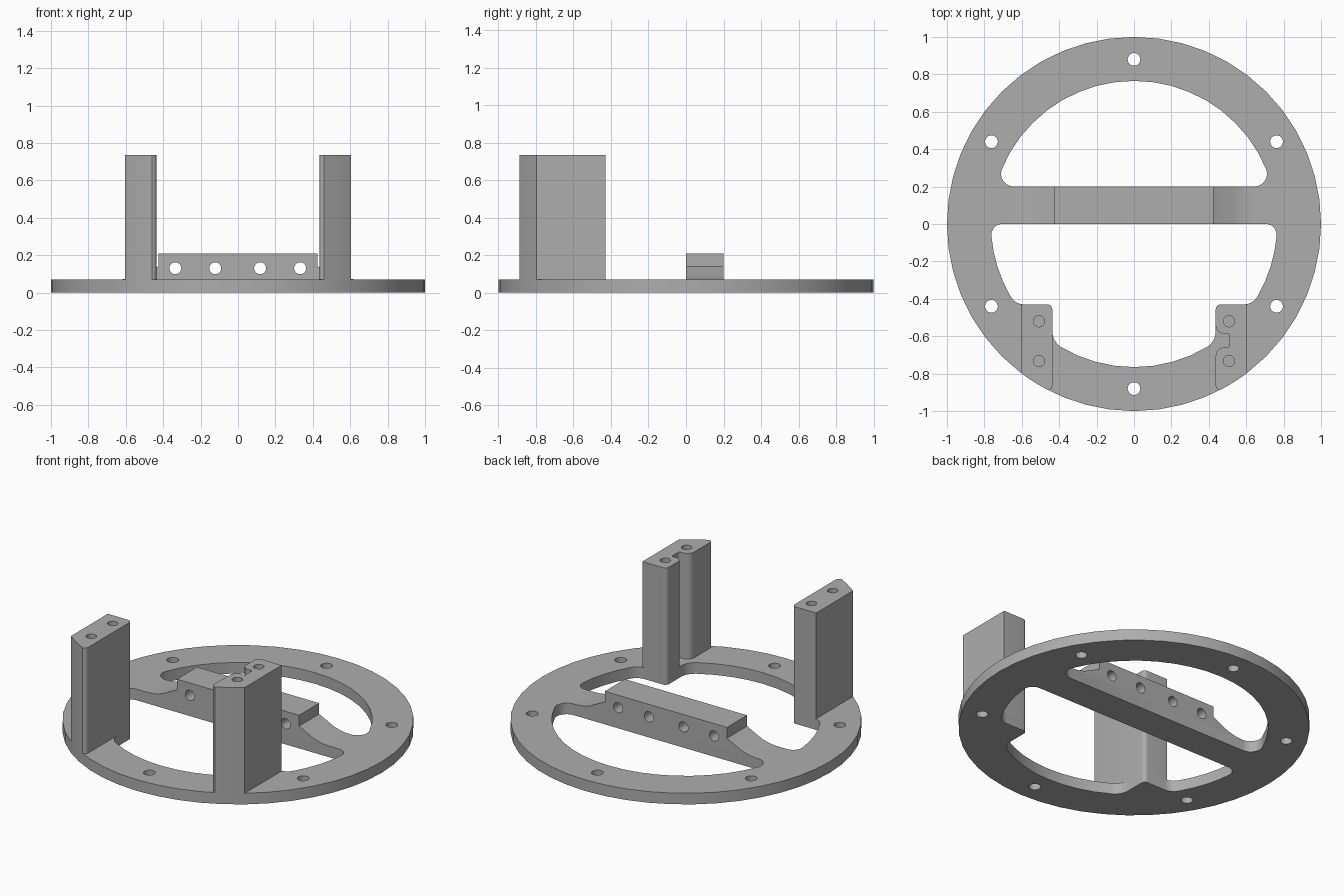
import bpy, bmesh, math
from mathutils import Vector

if "Cube" in bpy.data.objects:
    bpy.data.objects.remove(bpy.data.objects["Cube"], do_unlink=True)

grey = bpy.data.materials.new("plain grey")
grey.use_nodes = True
grey.diffuse_color = (0.42, 0.42, 0.42, 1)
grey.node_tree.nodes["Principled BSDF"].inputs["Base Color"].default_value = (0.42, 0.42, 0.42, 1)


def arc(radius, a0, a1, n):
    """Points on an arc about the centre, as (x, y, corner cut)."""
    angles = [math.radians(a0 + (a1 - a0) * i / n) for i in range(n + 1)]
    return [(radius * math.cos(a), radius * math.sin(a), 0) for a in angles]


def circle(x, y, r, n=24):
    return [(x + px, y + py) for px, py, _ in arc(r, 0, 360, n)[:-1]]


def mirror(points):
    return [(-p[0], *p[1:]) for p in reversed(points)]


def rounded(points, steps=6):
    """Replace each corner by a true arc that starts at its cut distance."""
    out = []
    for i, (x, y, cut) in enumerate(points):
        p = Vector((x, y))
        if not cut:
            out.append((x, y))
            continue
        a = (Vector(points[i - 1][:2]) - p).normalized()
        b = (Vector(points[(i + 1) % len(points)][:2]) - p).normalized()
        w = math.sin(a.angle(b) / 2)
        for k in range(steps + 1):
            t = k / steps
            wa, wp, wb = (1 - t) ** 2, 2 * w * t * (1 - t), t * t
            q = ((p + a * cut) * wa + p * wp + (p + b * cut) * wb) / (wa + wp + wb)
            out.append(tuple(q))
    return out


def solid(name, loops, start, end, upright=False):
    """Extrude an outline with holes; upright stands the profile in x-z."""
    curve = bpy.data.curves.new(name, "CURVE")
    curve.dimensions = "2D"
    curve.fill_mode = "BOTH"
    curve.extrude = (end - start) / 2
    for loop in loops:
        spline = curve.splines.new("POLY")
        spline.points.add(len(loop) - 1)
        for point, (x, y) in zip(spline.points, loop):
            point.co = (x, y, 0, 1)
        spline.use_cyclic_u = True
    temp = bpy.data.objects.new(name + "_curve", curve)
    bpy.context.collection.objects.link(temp)
    graph = bpy.context.evaluated_depsgraph_get()
    mesh = bpy.data.meshes.new_from_object(temp.evaluated_get(graph))
    bpy.data.objects.remove(temp, do_unlink=True)
    bpy.data.curves.remove(curve)

    bm = bmesh.new()
    bm.from_mesh(mesh)
    bmesh.ops.remove_doubles(bm, verts=bm.verts, dist=0.0005)
    bmesh.ops.recalc_face_normals(bm, faces=bm.faces)
    for face in bm.faces:
        face.smooth = True
    bm.to_mesh(mesh)
    bm.free()
    mesh.set_sharp_from_angle(angle=math.radians(28))
    mesh.materials.clear()
    mesh.materials.append(grey)
    mesh.name = name
    obj = bpy.data.objects.new(name, mesh)
    bpy.context.collection.objects.link(obj)
    middle = (start + end) / 2
    if upright:
        obj.rotation_euler.x = math.pi / 2
        obj.location.y = middle
    else:
        obj.location.z = middle
    return obj


PLATE = 0.07
POST_TOP = 0.735
INNER = 0.765

# Ring plate with two openings and six screw holes
back_opening = [(-0.738, 0.2, 0.095), (0.738, 0.2, 0.095)] + arc(INNER, 22.5, 157.5, 18)
half = (arc(INNER, -90, -59.5, 4)
        + [(0.437, -0.628, 0.055), (0.437, -0.43, 0.025), (0.633, -0.43, 0.045)]
        + arc(INNER, -30, -5, 4) + [(INNER, 0, 0.06)])
front_opening = half + mirror(half)[:-1]
screws = [circle(x, y, 0.034) for x, y, _ in arc(0.88, 30, 330, 5)]
solid("ring_plate",
      [circle(0, 0, 1, 48), rounded(back_opening), rounded(front_opening)] + screws,
      0, PLATE)

# Cross bar with sloping shoulders and four cross holes
side = [(0.64, PLATE), (0.6, 0.072), (0.57, 0.077), (0.53, 0.088), (0.425, 0.14), (0.425, 0.208)]
bar_holes = [circle(x, 0.13, 0.032) for x in (-0.335, -0.122, 0.118, 0.332)]
solid("cross_bar", [side + mirror(side)] + bar_holes, 0, 0.2, upright=True)

# Tall posts flush with the rim; only the left one has a cable notch
outline = ([(0.437, -0.43, 0.025), (0.605, -0.43, 0)] + arc(1, -52.8, -62.6, 3)
           + [(0.437, -0.88, 0.015)])
notch = [(0.437, -0.66, 0.045), (0.51, -0.66, 0.01), (0.51, -0.585, 0.01), (0.437, -0.585, 0.04)]
for name, shape, sign in (("left_post", outline + notch, 1), ("right_post", mirror(outline), -1)):
    bores = [circle(sign * 0.508, y, 0.03) for y in (-0.52, -0.732)]
    solid(name, [rounded(shape)] + bores, PLATE, POST_TOP)
    # Solid cores that close the blind holes
    for i, bore in enumerate(bores):
        solid(f"{name}_hole_floor_{i + 1}", [bore], PLATE, POST_TOP - 0.2)
